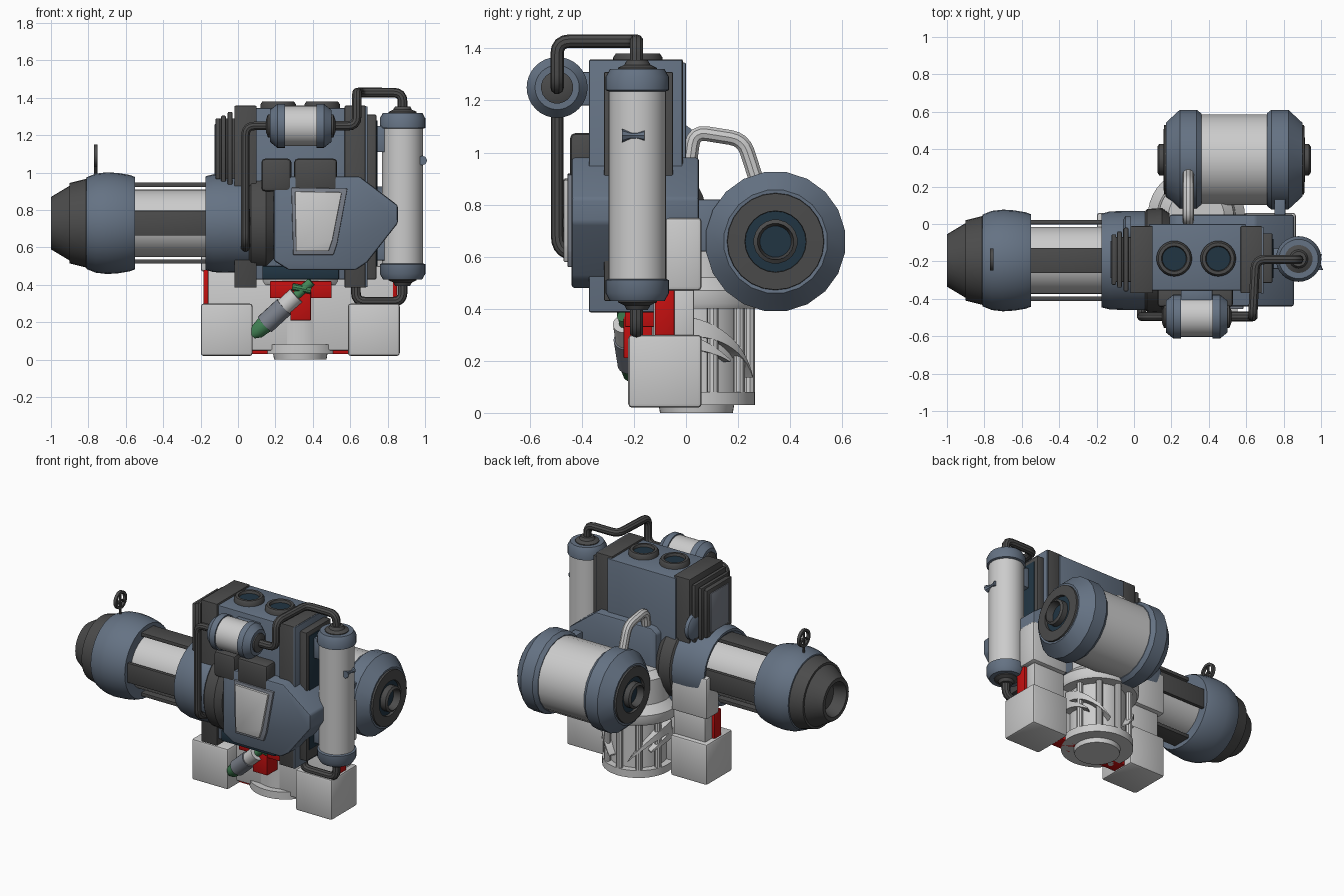
import bpy, bmesh
from math import sin, cos, pi, radians
from mathutils import Vector

if "Cube" in bpy.data.objects:
    bpy.data.objects.remove(bpy.data.objects["Cube"])

COL = {"blue": (0.13, 0.17, 0.23), "dark": (0.07, 0.07, 0.07), "red": (0.55, 0.005, 0.005),
       "green": (0.06, 0.25, 0.10), "glass": (0.015, 0.035, 0.055), "steel": (0.2, 0.22, 0.26)}
MATS = {}


def finish(ob, col, smooth=True):
    if col:
        if col not in MATS:
            MATS[col] = bpy.data.materials.new(col)
            MATS[col].diffuse_color = (*COL[col], 1)
        ob.data.materials.append(MATS[col])
    if smooth:
        bpy.ops.object.select_all(action='DESELECT')
        ob.select_set(True)
        bpy.context.view_layer.objects.active = ob
        bpy.ops.object.shade_smooth_by_angle(angle=radians(35))
    return ob


def from_bm(name, bm, col, smooth=True, bevel=0):
    bmesh.ops.recalc_face_normals(bm, faces=bm.faces)
    if bevel:
        bmesh.ops.bevel(bm, geom=bm.edges[:], offset=bevel, segments=2, affect='EDGES', profile=0.5)
    me = bpy.data.meshes.new(name)
    bm.to_mesh(me)
    bm.free()
    ob = bpy.data.objects.new(name, me)
    bpy.context.collection.objects.link(ob)
    return finish(ob, col, smooth)


def box(name, col, x0, x1, y0, y1, z0, z1, bevel=0.006):
    bm = bmesh.new()
    bmesh.ops.create_cube(bm, size=1)
    for v in bm.verts:
        v.co = ((x0 + x1) / 2 + v.co.x * (x1 - x0), (y0 + y1) / 2 + v.co.y * (y1 - y0),
                (z0 + z1) / 2 + v.co.z * (z1 - z0))
    return from_bm(name, bm, col, True, bevel)


def lathe(name, col, prof, origin, axis='X', n=32):
    """Revolve (distance along axis, radius) points; axis is a letter or a vector."""
    a = {'X': Vector((1, 0, 0)), 'Y': Vector((0, 1, 0)), 'Z': Vector((0, 0, 1))}.get(axis) if isinstance(axis, str) else axis.normalized()
    u = a.orthogonal().normalized()
    w = a.cross(u)
    bm = bmesh.new()
    rings = []
    for t, r in prof:
        c = Vector(origin) + a * t
        rings.append([bm.verts.new(c + (u * cos(2 * pi * i / n) + w * sin(2 * pi * i / n)) * r) for i in range(n)])
    for p, q in zip(rings, rings[1:]):
        for i in range(n):
            j = (i + 1) % n
            bm.faces.new((p[i], p[j], q[j], q[i]))
    bm.faces.new(rings[0])
    bm.faces.new(rings[-1])
    return from_bm(name, bm, col)


def prism(name, col, pts, y0, y1, bevel=0):
    """Extrude an (x, z) outline from y0 to y1."""
    bm = bmesh.new()
    f = bm.faces.new([bm.verts.new((x, y0, z)) for x, z in pts])
    r = bmesh.ops.extrude_face_region(bm, geom=[f])
    bmesh.ops.translate(bm, vec=(0, y1 - y0, 0), verts=[v for v in r['geom'] if isinstance(v, bmesh.types.BMVert)])
    return from_bm(name, bm, col, True, bevel)


def pipe(name, col, pts, r, fillet=0.05):
    pts = [Vector(p) for p in pts]
    path = [pts[0]]
    for a, b, c in zip(pts, pts[1:], pts[2:]):
        d1, d2 = (a - b), (c - b)
        p = b + d1.normalized() * min(fillet, d1.length / 2)
        q = b + d2.normalized() * min(fillet, d2.length / 2)
        path += [p * (1 - t) ** 2 + b * 2 * t * (1 - t) + q * t * t for t in (0, .25, .5, .75, 1)]
    path.append(pts[-1])
    cu = bpy.data.curves.new(name, 'CURVE')
    cu.dimensions = '3D'
    cu.bevel_depth, cu.bevel_resolution, cu.use_fill_caps = r, 3, True
    sp = cu.splines.new('POLY')
    sp.points.add(len(path) - 1)
    for s, p in zip(sp.points, path):
        s.co = (*p, 1)
    ob = bpy.data.objects.new(name, cu)
    bpy.context.collection.objects.link(ob)
    bpy.ops.object.select_all(action='DESELECT')
    ob.select_set(True)
    bpy.context.view_layer.objects.active = ob
    bpy.ops.object.convert(target='MESH')
    return finish(bpy.context.object, col)


# exhaust on the left
E = (0, -0.195, 0.73)
lathe("exhaust_nozzle", "dark", [(-.92, .09), (-1, .115), (-1, .14), (-.9, .2), (-.9, .215), (-.8, .24)], E)
lathe("exhaust_bulb", "blue", [(-.82, .2), (-.81, .245), (-.76, .265), (-.7, .272), (-.64, .268), (-.58, .258), (-.55, .247), (-.55, .16)], E)
lathe("exhaust_core", None, [(-.6, .18), (-.05, .18)], E)
for k, (dy, dz) in enumerate([(1, 0), (-1, 0), (0, 1), (0, -1)]):
    hy, hz = (.012, .067) if dy else (.067, .012)
    cy, cz = E[1] + dy * .205, E[2] + dz * .205
    box(f"exhaust_strip_{k}", "dark", -.6, -.1, cy - hy, cy + hy, cz - hz, cz + hz, 0.003)
lathe("exhaust_collar", "blue", [(-.13, .18), (-.175, .235), (-.175, .25), (-.13, .262), (-.05, .265), (.06, .265)], E)
lathe("exhaust_flange", "dark", [(.05, .25), (.07, .275), (.15, .28), (.19, .25)], E)

# valve wheel
lathe("valve_stem", "dark", [(.98, .009), (1.08, .009)], (-.76, -.19, 0), 'Z', 10)
lathe("valve_rim", "dark", [(-.01, .043), (-.01, .06), (.01, .06), (.01, .043), (-.01, .043)], (-.76, -.19, 1.09), 'X', 20)
bpy.data.objects["valve_rim"].data.validate()
bm = bmesh.new()
bm.from_mesh(bpy.data.objects["valve_rim"].data)
bmesh.ops.delete(bm, geom=[f for f in bm.faces if len(f.verts) > 4], context='FACES_ONLY')
bm.to_mesh(bpy.data.objects["valve_rim"].data)
bm.free()
for k in range(3):
    a = pi / 2 + k * 2 * pi / 3
    pipe(f"valve_spoke_{k}", "dark", [(-.76, -.19, 1.09), (-.76, -.19 + .05 * cos(a), 1.09 + .05 * sin(a))], .008)

# large rear tank
T = (.535, .344, .658)
lathe("rear_tank_body", None, [(-.2, .245), (.2, .245)], T, n=20)
for s, side in ((-1, "left"), (1, "right")):
    lathe(f"rear_tank_cap_{side}", "blue", [(s * t, r) for t, r in ((.175, .2), (.175, .25), (.2, .27), (.29, .27), (.365, .2), (.36, .15))], T, n=20)
    lathe(f"rear_tank_ring_{side}", "dark", [(s * t, r) for t, r in ((.34, .19), (.375, .185), (.378, .118), (.34, .115))], T, n=24)
    lathe(f"rear_tank_recess_{side}", "glass", [(s * t, r) for t, r in ((.33, .12), (.36, .12), (.362, .085))], T, n=24)
    lathe(f"rear_tank_nub_{side}", "dark", [(s * t, r) for t, r in ((.3, .085), (.4, .085), (.41, .07), (.36, .06))], T, n=20)
pipe("rear_tank_pipe", None, [(.29, .01, .93), (.29, .03, 1.08), (.29, .22, 1.05), (.29, .275, .88)], .03)
box("rear_tank_bracket", "blue", .75, .81, 0, .15, .62, .82)

# engine block with side frames
box("engine_block", "blue", .08, .6, -.355, 0, .43, 1.345)
box("engine_lower_band", "glass", .13, .54, -.37, -.3, .43, .5)
for s, x0, x1 in (("left", -.02, .1), ("right", .57, .685)):
    box(f"frame_{s}", "dark", x0, x1, -.37, -.012, .385, 1.358)
box("frame_side_plate", "blue", .68, .692, -.372, -.015, .388, 1.355, 0.002)
box("frame_inner_panel", "dark", .685, .74, -.315, -.05, .43, 1.31)
box("frame_vent", "glass", .735, .745, -.29, -.08, .5, 1.28, 0.002)
for z in (.6, 1.18):
    box("side_tank_bracket", "blue", .74, .8, -.24, -.13, z - .07, z + .07)
# stepped louvres on the left
for k, (x, d) in enumerate(((-.055, 0), (-.09, .02), (-.12, .035))):
    box(f"louvre_{k}", "dark", x, x + .025, -.36 + d, -.02 - d, .93 + d, 1.325 - d)
box("louvre_core", "dark", -.1, 0, -.31, -.07, .95, 1.29)
box("louvre_panel", "steel", -.126, -.11, -.29, -.09, .99, 1.26)
lathe("louvre_valve", "blue", [(-.06, .06), (-.045, .085), (-.02, .085)], (0, -.04, 1.03), n=20)
# top vents
for k, x in enumerate((.215, .45)):
    lathe(f"top_vent_{k}", "dark", [(1.33, .095), (1.365, .095), (1.38, .085), (1.38, .068), (1.355, .062)], (x, -.185, 0), 'Z')
    lathe(f"top_vent_glass_{k}", "glass", [(1.34, .066), (1.362, .066)], (x, -.185, 0), 'Z')

# angular housing, with window
prism("housing", "blue", [(.19, .95), (.23, .98), (.65, .98), (.855, .825), (.855, .73), (.69, .52), (.63, .48), (.27, .48), (.19, .53)], -.44, .05, 0.012)
prism("window_frame", "steel", [(.285, .92), (.585, .915), (.53, .62), (.51, .56), (.295, .56)], -.455, -.42, 0.004)
prism("window_panel", None, [(.305, .9), (.555, .895), (.505, .64), (.485, .58), (.31, .58)], -.47, -.43, 0.005)
for k, (x0, x1) in enumerate(((.125, .285), (.3, .53))):
    box(f"front_block_{k}", "dark", x0, x1, -.445, -.33, .9, 1.075, 0.02)

# upright tank on the right
V = (.88, -.187, 0)
lathe("side_tank_body", None, [(.48, .11), (1.26, .11)], V, 'Z')
for s, side in ((-1, "bottom"), (1, "top")):
    c = .875
    lathe(f"side_tank_cap_{side}", "blue", [(c + s * t, r) for t, r in ((.36, .11), (.365, .122), (.415, .122), (.445, .105), (.445, .06))], V, 'Z')
    lathe(f"side_tank_neck_{side}", "dark", [(c + s * t, r) for t, r in ((.42, .075), (.45, .075), (.462, .05), (.48, .04))], V, 'Z', 24)
lathe("side_tank_handle", "blue", [(-.045, .026), (-.012, .012), (.012, .012), (.04, .02)], (.985, -.2, 1.065), 'Y', 8)

# small front tank
F = (.335, -.495, 1.25)
lathe("front_tank_body", None, [(-.1, .108), (.1, .108)], F)
for s, side in ((-1, "left"), (1, "right")):
    lathe(f"front_tank_cap_{side}", "blue", [(s * t, r) for t, r in ((.085, .1), (.085, .117), (.125, .117), (.165, .085), (.165, .05))], F)
    lathe(f"front_tank_neck_{side}", "dark", [(s * t, r) for t, r in ((.15, .062), (.175, .062), (.185, .035))], F, n=20)
box("front_tank_mount", "blue", .25, .42, -.42, -.34, 1.18, 1.31)

# pipes
pipe("top_pipe", "dark", [(.88, -.19, 1.3), (.88, -.19, 1.428), (.65, -.19, 1.428), (.635, -.495, 1.428), (.635, -.495, 1.25), (.48, -.495, 1.25)], .026)
pipe("bottom_pipe", "dark", [(.88, -.19, .45), (.88, -.19, .31), (.63, -.19, .31), (.63, -.19, .42)], .026)
pipe("front_pipe", "dark", [(.19, -.495, 1.25), (.04, -.495, 1.25), (.04, -.495, .63), (.04, -.42, .6)], .024)

# base blocks, mirrored about the column
CX = .333
for s, side in ((-1, "left"), (1, "right")):
    def blk(name, col, a, b, *r):
        x = sorted((CX + s * a, CX + s * b))
        box(f"{name}_{side}", col, *x, *r)
    blk("foot", None, .255, .532, -.222, .06, .02, .3, 0.015)
    blk("upper_block", None, .26, .532, -.08, .06, .47, .75, 0.015)
    blk("mid_block", None, .26, .5, -.045, .03, .28, .5, 0.004)
    blk("red_strut", "red", .3, .518, -.12, -.045, .28, .48, 0.004)
box("back_panel", None, -.16, .83, -.125, -.02, .05, .5)
box("red_sill", "red", .0, .66, -.1, .0, .03, .06, 0.003)
box("red_bracket", "red", .17, .5, -.235, -.1, .33, .42, 0.004)
box("red_bracket_tab", "red", .28, .39, -.24, -.1, .21, .4, 0.004)

# column
C = (CX, .04, 0)
lathe("column", None, [(0, .14), (.03, .145), (.03, .225), (.08, .225), (.08, .18), (.4, .18), (.4, .25), (.42, .26), (.47, .26), (.52, .21), (.68, .2), (.72, .15)], C, 'Z', 40)
for k in range(5):
    a = radians(18 + 36 * k)
    lathe(f"column_post_{k}", None, [(.06, .022), (.42, .022)], (CX + .203 * cos(a), .04 + .203 * sin(a), 0), 'Z', 10)
# sickle-shaped claws around the column
for s, side in ((-1, "left"), (1, "right")):
    for k, (a0, a1, z0, z1) in enumerate(((-10, 72, .33, .14), (-25, 35, .28, .2))):
        bm = bmesh.new()
        prev = None
        for i in range(13):
            t = i / 12
            a = radians(a0 + (a1 - a0) * t)
            z, h = z0 + (z1 - z0) * t * t, .035 * (1 - t) + .004
            ring = [bm.verts.new((CX + s * r * cos(a), .04 + r * sin(a), zz)) for r, zz in ((.17, z - h), (.228, z - h), (.228, z + h), (.17, z + h))]
            if prev:
                for j in range(4):
                    bm.faces.new((prev[j], prev[j - 1], ring[j - 1], ring[j]))
            else:
                bm.faces.new(ring)
            prev = ring
        bm.faces.new(prev)
        from_bm(f"claw_{side}_{k}", bm, None)

# diagonal hydraulic ram
P, Q = Vector((.085, -.2, .135)), Vector((.39, -.245, .415))
D = Q - P
lathe("ram_tip", "green", [(-.01, .02), (.02, .04), (.09, .05)], P, D, 16)
lathe("ram_sleeve", "steel", [(.08, .055), (.22, .055)], P, D, 20)
lathe("ram_barrel", None, [(.21, .048), (.31, .048)], P, D, 20)
lathe("ram_rod", "green", [(.3, .024), (.42, .024)], P, D, 12)
pipe("ram_pin", "green", [(.29, -.245, .39), (.39, -.245, .37)], .02)

for m in bpy.data.materials:
    if m.users and not m.is_grease_pencil:
        m.use_nodes = True
        m.node_tree.nodes["Principled BSDF"].inputs["Base Color"].default_value = m.diffuse_color
